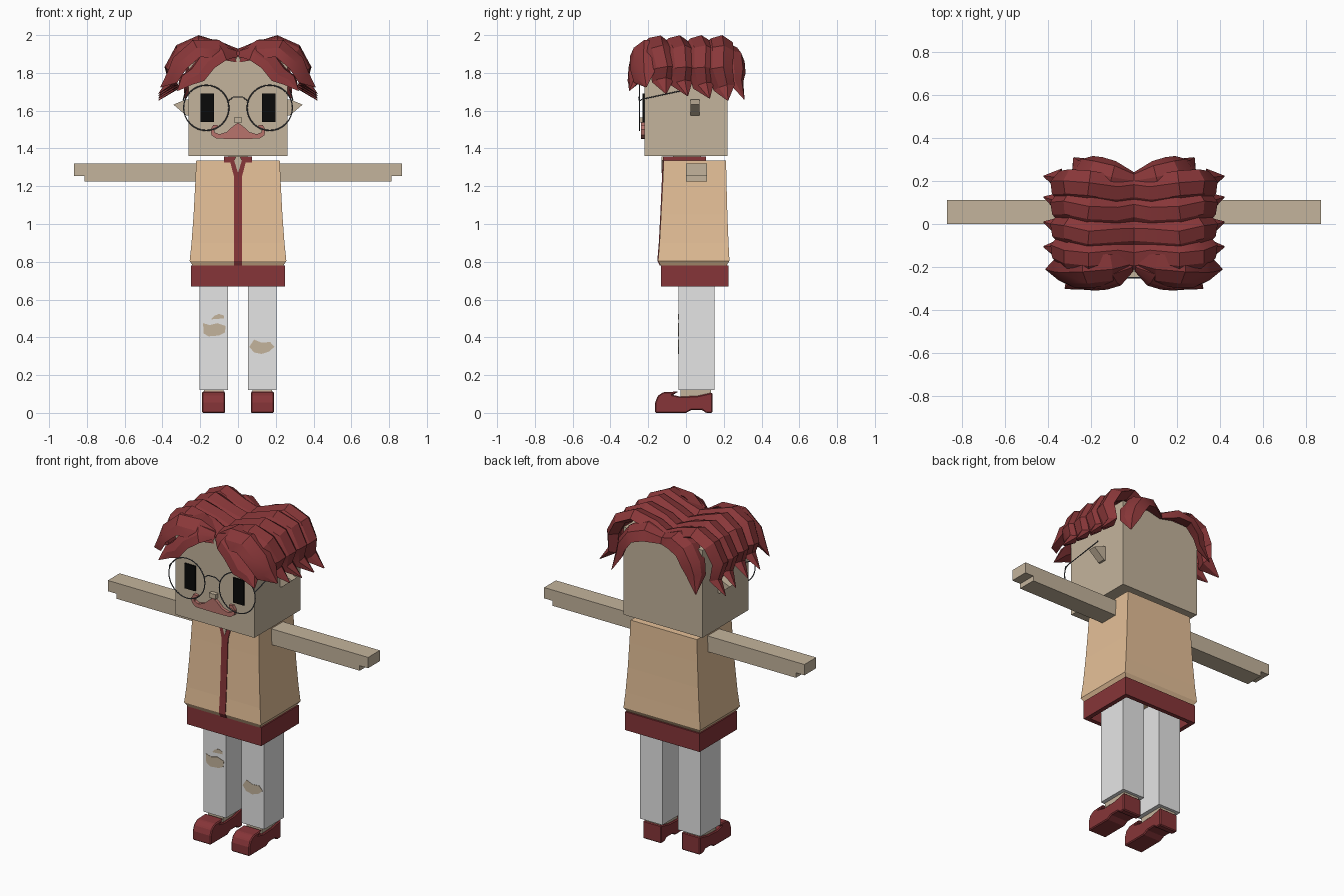
import bpy, bmesh, math
from mathutils import Vector

cube = bpy.data.objects.get("Cube")
if cube:
    bpy.data.objects.remove(cube, do_unlink=True)


def material(name, *srgb):
    m = bpy.data.materials.new(name)
    col = [((c / 255 + 0.055) / 1.055) ** 2.4 for c in srgb] + [1]
    m.diffuse_color = col
    m.use_nodes = True
    m.node_tree.nodes["Principled BSDF"].inputs["Base Color"].default_value = col
    return m


SKIN = material("skin", 196, 180, 156)
HAIR = material("auburn hair", 137, 55, 57)
CLOTH = material("maroon cloth", 134, 53, 56)
VEST = material("tan vest", 229, 192, 152)
GREY = material("light grey trousers", 229, 229, 229)
BLACK = material("black eyes", 9, 9, 9)
WIRE = material("dark wire", 82, 86, 92)
PINK = material("dusty pink", 184, 116, 108)


def mesh(name, verts, faces, mat, smooth=0):
    bm = bmesh.new()
    vs = [bm.verts.new(v) for v in verts]
    for f in faces:
        bm.faces.new([vs[i] for i in f])
    bmesh.ops.recalc_face_normals(bm, faces=bm.faces)
    me = bpy.data.meshes.new(name)
    bm.to_mesh(me)
    bm.free()
    me.materials.append(mat)
    ob = bpy.data.objects.new(name, me)
    bpy.context.collection.objects.link(ob)
    if smooth:
        bpy.ops.object.select_all(action='DESELECT')
        ob.select_set(True)
        bpy.context.view_layer.objects.active = ob
        bpy.ops.object.shade_smooth_by_angle(angle=math.radians(smooth))
    return ob


def skin_rings(name, rings, mat, wrap=False, smooth=0):
    """Join equal rings of points into a tube, capped or wrapped onto itself."""
    n, k = len(rings[0]), len(rings)
    faces = []
    for r in range(k if wrap else k - 1):
        a, b = r * n, (r + 1) % k * n
        faces += [(a + i, a + (i + 1) % n, b + (i + 1) % n, b + i) for i in range(n)]
    if not wrap:
        faces += [tuple(range(n)), tuple(range((k - 1) * n, k * n))]
    return mesh(name, [p for ring in rings for p in ring], faces, mat, smooth)


def rect(z, hx, y0, y1):
    return [(-hx, y0, z), (hx, y0, z), (hx, y1, z), (-hx, y1, z)]


def prism(name, pts, axis, a, b, mat):
    """Extrude an outline along x (points are y,z) or y (points are x,z)."""
    put = (lambda d, p: (d, *p)) if axis == 'x' else (lambda d, p: (p[0], d, p[1]))
    return skin_rings(name, [[put(d, p) for p in pts] for d in (a, b)], mat)


def box(name, x, y, z, mat):
    return prism(name, [(x[0], z[0]), (x[1], z[0]), (x[1], z[1]), (x[0], z[1])], 'y', *y, mat)


def wire(name, pts, radius=0.003):
    cu = bpy.data.curves.new(name, 'CURVE')
    cu.dimensions = '3D'
    cu.bevel_depth = radius
    cu.bevel_resolution = 1
    sp = cu.splines.new('POLY')
    sp.points.add(len(pts) - 1)
    for p, co in zip(sp.points, pts):
        p.co = (*co, 1)
    cu.materials.append(WIRE)
    ob = bpy.data.objects.new(name, cu)
    bpy.context.collection.objects.link(ob)


SECTION = [(-1, 0), (-0.5, 0.75), (0.3, 1), (1, 0.15), (0.1, -0.5)]
TAPER = [0.95, 1, 1, 1, 0.95, 0.75, 0.04]


def strand(name, path, width, thick, centre_y, sx, start=1.0):
    """Sweep a ridged lock of hair along a path, tapering to a tip."""
    pts = [Vector(p) for p in path]
    rings = []
    for i, p in enumerate(pts):
        t = (pts[min(i + 1, len(pts) - 1)] - pts[max(i - 1, 0)]).normalized()
        out = p - Vector((0, centre_y if centre_y is not None else p.y, 1.62))
        out = (out - t * out.dot(t)).normalized()
        side = out.cross(t).normalized()
        s = TAPER[i + len(TAPER) - len(pts)] * (start if i == 0 else 1)
        ring = [p + side * (u * width * s) + out * (v * thick * s) for u, v in SECTION]
        rings.append([(q.x * sx, q.y, q.z) for q in ring])
    skin_rings(name, rings, HAIR, smooth=28)


# Head, neck and nose
box("head", (-0.263, 0.263), (-0.22, 0.22), (1.36, 1.888), SKIN)
box("neck", (-0.05, 0.05), (-0.07, 0.08), (1.3, 1.37), SKIN)
box("nose", (-0.022, 0.022), (-0.245, -0.21), (1.537, 1.565), SKIN)

# Vest, collar, front stripe and hollow hem
skin_rings("vest", [rect(0.78, 0.24, -0.135, 0.215), rect(0.805, 0.256, -0.148, 0.23),
                    rect(0.9, 0.246, -0.14, 0.225), rect(1.05, 0.235, -0.132, 0.219),
                    rect(1.2, 0.227, -0.124, 0.215), rect(1.335, 0.221, -0.118, 0.212)], VEST)
box("collar", (-0.075, 0.075), (-0.121, 0.105), (1.325, 1.358), CLOTH)
skin_rings("front_stripe", [rect(0.78, 0.021, -0.139, -0.1), rect(0.805, 0.021, -0.152, -0.1),
                            rect(0.9, 0.021, -0.144, -0.1), rect(1.05, 0.021, -0.136, -0.1),
                            rect(1.25, 0.021, -0.127, -0.1), rect(1.34, 0.044, -0.124, -0.1)], CLOTH)
prism("neck_opening", [(0, 1.27), (0.02, 1.335), (0.012, 1.358), (-0.012, 1.358), (-0.02, 1.335)],
      'y', -0.129, -0.122, SKIN)
skin_rings("hem_band", [rect(0.67, 0.248, -0.132, 0.225), rect(0.78, 0.248, -0.132, 0.225),
                        rect(0.78, 0.222, -0.106, 0.2), rect(0.67, 0.222, -0.106, 0.2)], CLOTH, wrap=True)

SHOE = [(-0.163, 0), (-0.163, 0.055), (-0.15, 0.09), (-0.12, 0.11), (-0.04, 0.113), (-0.07, 0.095),
        (-0.03, 0.086), (0.06, 0.09), (0.14, 0.108), (0.14, 0), (0.105, 0), (0.085, 0.016),
        (0.03, 0.016), (0, 0)]
MOUSTACHE = [(0, 1.537), (0.03, 1.515), (0.06, 1.487), (0.1, 1.475), (0.125, 1.486), (0.126, 1.503),
             (0.108, 1.506), (0.105, 1.522), (0.13, 1.525), (0.146, 1.5), (0.14, 1.47),
             (0.115, 1.452), (0, 1.45)]
LOCK = [(0, 1.878), (0.09, 1.912), (0.21, 1.95), (0.295, 1.91), (0.345, 1.82), (0.335, 1.755), (0.42, 1.69)]

for side, sx in (("left", 1), ("right", -1)):
    def span(a, b):
        return sorted((a * sx, b * sx))

    # Arm with a stepped hand end
    prism(side + "_arm", [(sx * x, z) for x, z in
          [(0.2, 1.225), (0.812, 1.225), (0.812, 1.255), (0.868, 1.255), (0.868, 1.32), (0.2, 1.32)]],
          'y', 0, 0.112, SKIN)

    # Leg, ankle and shoe
    box(side + "_leg", span(0.053, 0.203), (-0.04, 0.15), (0.12, 0.775), GREY)
    box(side + "_ankle", span(0.078, 0.18), (-0.03, 0.132), (0.06, 0.125), SKIN)
    shoe = prism(side + "_shoe", SHOE, 'x', *span(0.068, 0.19), CLOTH)
    bevel = shoe.modifiers.new("soft_edges", 'BEVEL')
    bevel.width, bevel.segments = 0.008, 1

    # Wedge ear
    prism(side + "_ear", [(sx * x, z) for x, z in
          [(0.25, 1.66), (0.275, 1.66), (0.342, 1.632), (0.275, 1.575), (0.25, 1.575)]],
          'y', 0.025, 0.072, SKIN)

    # Eye, moustache half and glasses
    box(side + "_eye", span(0.127, 0.198), (-0.229, -0.22), (1.54, 1.69), BLACK)
    prism(side + "_moustache", [(sx * x, z) for x, z in MOUSTACHE], 'y', -0.238, -0.215, PINK)
    bpy.ops.mesh.primitive_torus_add(major_radius=0.12, minor_radius=0.0032, major_segments=32,
                                     minor_segments=6, location=(0.168 * sx, -0.247, 1.615),
                                     rotation=(math.pi / 2, 0, 0))
    rim = bpy.context.object
    rim.name = side + "_glasses_rim"
    rim.data.materials.append(WIRE)
    wire(side + "_glasses_temple", [(0.284 * sx, -0.247, 1.65), (0.29 * sx, -0.235, 1.66),
                                    (0.274 * sx, 0.02, 1.715)])

    # Locks over the top and sides, leaning backwards as they fall
    for i, y in enumerate((-0.155, -0.05, 0.06, 0.16)):
        path = [(x, y + 0.055 * (k / 6) ** 2 + 0.01 * math.sin(k * 2 + i), z - 0.012 * i * (k > 4))
                for k, (x, z) in enumerate(LOCK)]
        strand(f"{side}_hair_lock_{i + 1}", path, 0.076, 0.048, None, sx)

    # Fringe and back locks, narrow at the parting
    strand(side + "_fringe_outer", [(0.01, -0.2, 1.9), (0.09, -0.228, 1.905), (0.165, -0.25, 1.855),
           (0.215, -0.258, 1.79), (0.275, -0.262, 1.755), (0.32, -0.3, 1.705)],
           0.074, 0.042, 0, sx, 0.35)
    strand(side + "_fringe_inner", [(0, -0.18, 1.88), (0.11, -0.208, 1.922), (0.22, -0.222, 1.925),
           (0.305, -0.225, 1.85), (0.345, -0.22, 1.775), (0.41, -0.21, 1.725)],
           0.088, 0.045, 0, sx, 0.5)
    strand(side + "_back_lock", [(0, 0.205, 1.885), (0.1, 0.23, 1.912), (0.18, 0.25, 1.885),
           (0.23, 0.26, 1.815), (0.25, 0.262, 1.75), (0.28, 0.308, 1.66)],
           0.073, 0.042, 0, sx, 0.55)

# Bridge of the glasses
wire("glasses_bridge", [(-0.05, -0.247, 1.652), (-0.025, -0.25, 1.672), (0.025, -0.25, 1.672),
                        (0.05, -0.247, 1.652)])

# Torn knees
prism("right_knee_tear", [(-0.182, 0.42), (-0.155, 0.405), (-0.1, 0.41), (-0.07, 0.425), (-0.065, 0.46),
                          (-0.11, 0.475), (-0.15, 0.465), (-0.185, 0.475)], 'y', -0.042, -0.036, SKIN)
prism("right_small_tear", [(-0.142, 0.495), (-0.075, 0.5), (-0.075, 0.515), (-0.1, 0.524),
                           (-0.125, 0.515)], 'y', -0.042, -0.036, SKIN)
prism("left_knee_tear", [(0.06, 0.35), (0.085, 0.32), (0.125, 0.312), (0.165, 0.325), (0.193, 0.35),
                         (0.17, 0.375), (0.125, 0.372), (0.085, 0.388)], 'y', -0.042, -0.036, SKIN)
